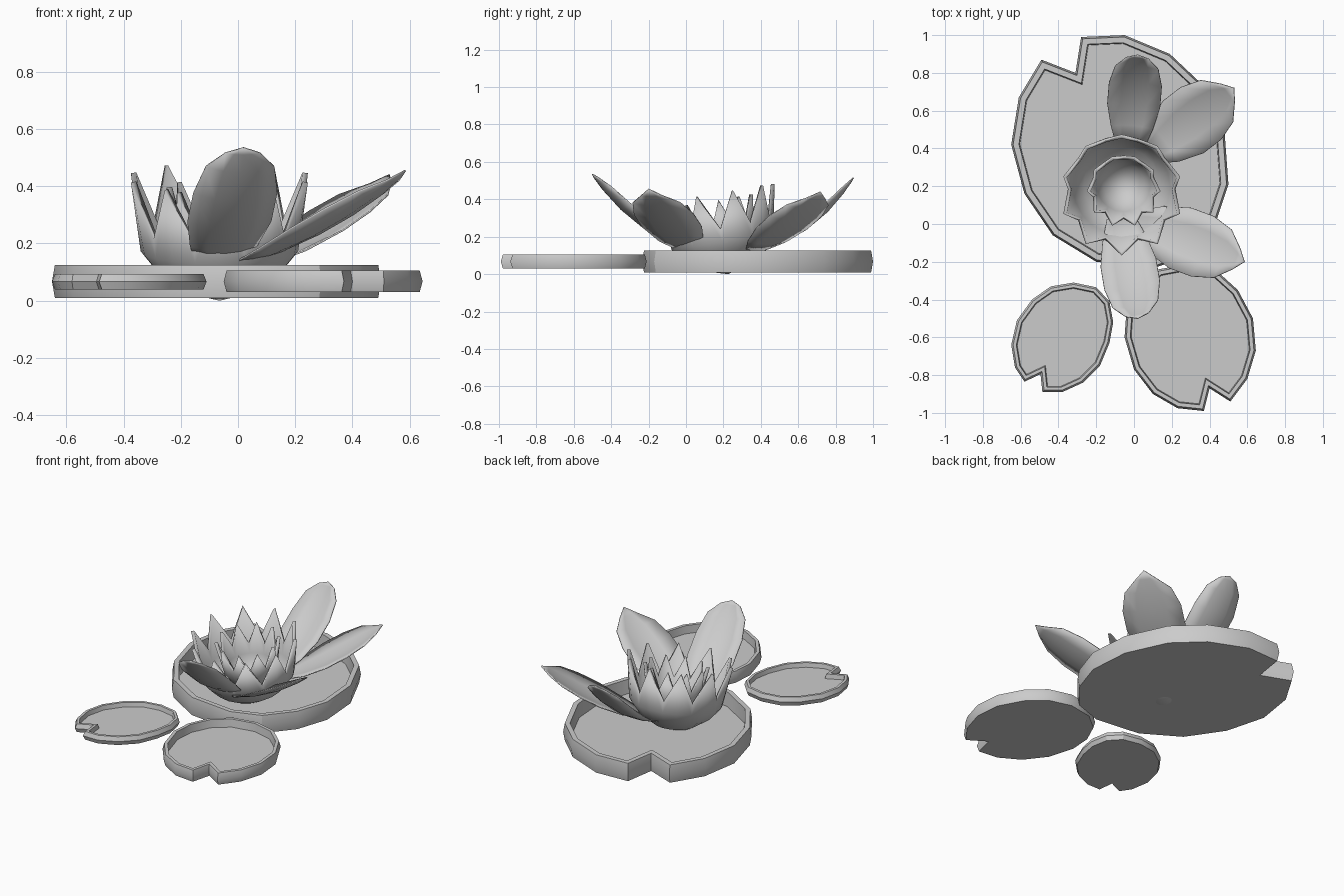
import bpy, bmesh
from math import sin, cos, pi, radians
from mathutils import Vector, Matrix

if "Cube" in bpy.data.objects:
    bpy.data.objects.remove(bpy.data.objects["Cube"])


def make_object(name, verts, faces, thickness=0.0, offset=-1):
    me = bpy.data.meshes.new(name)
    me.from_pydata([tuple(v) for v in verts], [], faces)
    bm = bmesh.new()
    bm.from_mesh(me)
    bmesh.ops.recalc_face_normals(bm, faces=bm.faces)
    bm.to_mesh(me)
    bm.free()
    ob = bpy.data.objects.new(name, me)
    bpy.context.collection.objects.link(ob)
    if thickness:
        mod = ob.modifiers.new("thickness", 'SOLIDIFY')
        mod.thickness, mod.offset = thickness, offset
    return ob


def inset(pts, d):
    """Mitred inward offset of a closed outline."""
    pts = [Vector(p) for p in pts]
    n = len(pts)
    area = sum(pts[i - 1].x * pts[i].y - pts[i].x * pts[i - 1].y for i in range(n))
    s = 1 if area > 0 else -1
    out = []
    for i in range(n):
        e1 = (pts[i] - pts[i - 1]).normalized()
        e2 = (pts[(i + 1) % n] - pts[i]).normalized()
        n1, n2 = Vector((-e1.y, e1.x)) * s, Vector((-e2.y, e2.x)) * s
        m = (n1 + n2).normalized()
        out.append(pts[i] + m * d / max(m.dot(n1), 0.5))
    return out


def pad(name, outline, z0, z1, rim):
    """Notched dish: flat underside, bulging wall, rim and sunken floor."""
    n = len(outline)
    levels = [(0.01, z0), (0, (z0 + z1) / 2), (0.01, z1), (rim, z1), (rim + 0.005, z0 + 0.025)]
    verts = [(p.x, p.y, z) for d, z in levels for p in inset(outline, d)]
    faces = [tuple(range(n)), tuple(range(4 * n, 5 * n))]
    for k in range(4):
        for i in range(n):
            j = (i + 1) % n
            faces.append((k * n + i, k * n + j, k * n + n + j, k * n + n + i))
    return make_object(name, verts, faces)


def crown(name, rows, tip, valley, origin, count=10, turn=0.0):
    """Round cup with a zigzag rim, leaning slightly forward."""
    n = count * 2
    mat = Matrix.Translation(origin) @ Matrix.Rotation(radians(9.5), 4, 'X')
    verts = [mat @ Vector((0, 0, rows[0][1]))]
    rings = rows[1:] + [None]
    for row in rings:
        for i in range(n):
            a = -pi / 2 + turn + i * 2 * pi / n
            r, z = row or (tip if i % 2 == 0 else valley)
            verts.append(mat @ Vector((r * cos(a), r * sin(a), z)))
    faces = [(0, 1 + (i + 1) % n, 1 + i) for i in range(n)]
    for k in range(len(rings) - 1):
        for i in range(n):
            a, b = 1 + k * n + i, 1 + k * n + (i + 1) % n
            if k < len(rings) - 2:
                faces.append((a, b, b + n, a + n))
            elif i % 2 == 0:
                faces += [(a, b, a + n), (b, b + n, a + n)]
            else:
                faces += [(a, b, b + n), (a, b + n, a + n)]
    return make_object(name, verts, faces, 0.02)


ROUND = [(0, .5), (.2, .8), (.42, 1), (.65, 1), (.85, .82), (.96, .42), (1, 0)]
POINT = [(0, .3), (.2, .75), (.42, 1), (.62, 1), (.8, .8), (.92, .35), (1, 0)]


def petal(name, base, tip, half_width, profile, sag, cup):
    """Cupped leaf-shaped blade with a sagging spine."""
    base, tip = Vector(base), Vector(tip)
    d = tip - base
    side = Vector((d.y, -d.x, 0)).normalized()
    up = side.cross(d).normalized()
    verts, faces = [], []
    for t, w in profile[:-1]:
        c = base + d * t - up * sag * 4 * t * (1 - t)
        for u in (-1, -.5, 0, .5, 1):
            verts.append(c + side * u * w * half_width + up * cup * (u * w) ** 2)
    rows = len(profile) - 1
    for k in range(rows - 1):
        for i in range(4):
            a = k * 5 + i
            faces.append((a, a + 1, a + 6, a + 5))
    verts.append(tip)
    e = (rows - 1) * 5
    faces += [(e + i, e + i + 1, e + 5) for i in range(4)]
    return make_object(name, verts, faces, 0.006, 0)


parts = []

# Floating pads
parts.append(pad("large_pad", [
    (-.28, .99), (-.05, 1), (.19, .9), (.36, .74), (.48, .48), (.5, .21), (.43, 0),
    (.29, -.17), (.1, -.235), (-.2, -.2), (-.43, -.06), (-.58, .16), (-.65, .42),
    (-.61, .67), (-.49, .87), (-.31, .8)], .01, .125, .04))
parts.append(pad("medium_pad", [
    (-.05, -.6), (-.04, -.46), (.02, -.33), (.13, -.24), (.29, -.21), (.44, -.25),
    (.55, -.35), (.63, -.5), (.645, -.67), (.6, -.82), (.51, -.94), (.4, -.87),
    (.37, -.99), (.23, -.975), (.1, -.9), (0, -.77)], .03, .105, .03))
parts.append(pad("small_pad", [
    (-.65, -.64), (-.62, -.51), (-.54, -.4), (-.44, -.33), (-.32, -.31), (-.2, -.335),
    (-.13, -.41), (-.11, -.52), (-.13, -.63), (-.18, -.75), (-.27, -.84), (-.38, -.89),
    (-.485, -.89), (-.495, -.795), (-.58, -.835), (-.63, -.76)], .04, .093, .026))

# Flower cups
parts.append(crown("outer_flower", [(0, 0), (.12, .035), (.215, .1), (.275, .175)],
                   (.325, .435), (.285, .245), (-.065, .225, 0)))
parts.append(crown("inner_flower", [(0, .08), (.07, .1), (.125, .15), (.16, .21)],
                   (.195, .4), (.17, .275), (-.055, .24, 0), turn=pi / 10))

# Spread petals
parts.append(petal("front_petal", (-.07, .03, .12), (.02, -.5, .535), .148, ROUND, .06, .04))
parts.append(petal("back_petal", (-.02, .4, .12), (.02, .895, .515), .14, ROUND, .06, .03))
parts.append(petal("right_front_petal", (-.01, .02, .12), (.585, -.2, .455), .17, POINT, .04, .03))
parts.append(petal("right_back_petal", (.06, .36, .12), (.53, .72, .44), .175, POINT, .04, .03))

for ob in parts:
    ob.select_set(True)
bpy.context.view_layer.objects.active = parts[0]
bpy.ops.object.shade_smooth_by_angle(angle=radians(30))
